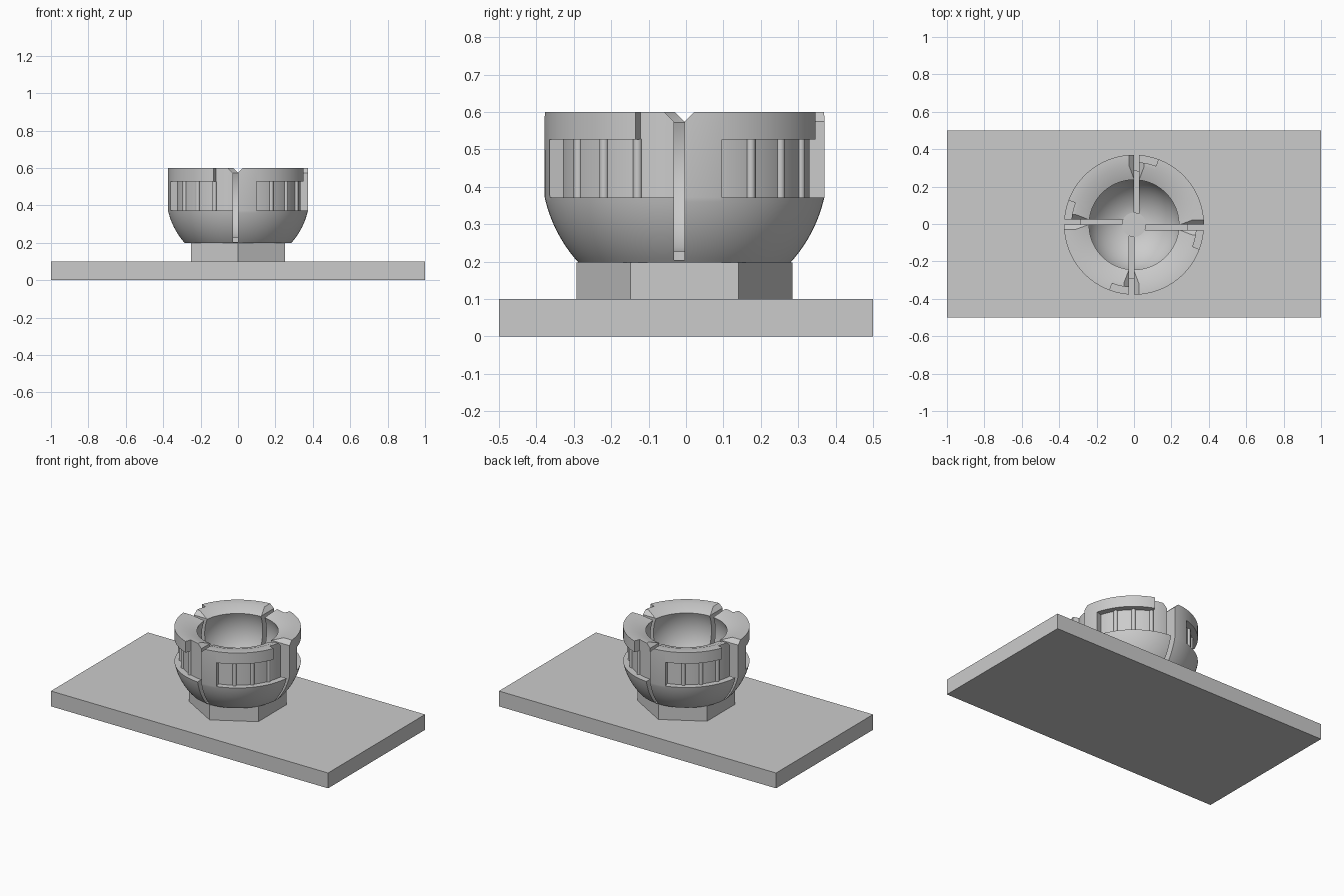
import bpy
import bmesh
import math
from mathutils import Matrix, Vector

if "Cube" in bpy.data.objects:
    bpy.data.objects.remove(bpy.data.objects["Cube"])

grey = bpy.data.materials.new("light_grey")
grey.use_nodes = True
colour = (0.6, 0.6, 0.6, 1)
grey.diffuse_color = colour
grey.node_tree.nodes["Principled BSDF"].inputs["Base Color"].default_value = colour

OFFSET = Vector((0, -0.004, 0))   # the socket sits slightly towards the front


def make_object(name, bm, location=(0, 0, 0)):
    bmesh.ops.recalc_face_normals(bm, faces=bm.faces)
    mesh = bpy.data.meshes.new(name)
    bm.to_mesh(mesh)
    bm.free()
    mesh.materials.append(grey)
    obj = bpy.data.objects.new(name, mesh)
    obj.location = location
    bpy.context.collection.objects.link(obj)
    return obj


def prism(name, outline, direction, location=(0, 0, 0), turn=0.0):
    """Solid swept from a closed outline along a direction."""
    bm = bmesh.new()
    start = [bm.verts.new(p) for p in outline]
    end = [bm.verts.new(Vector(p) + Vector(direction)) for p in outline]
    bm.faces.new(start)
    bm.faces.new(end[::-1])
    n = len(start)
    for i in range(n):
        j = (i + 1) % n
        bm.faces.new((start[i], start[j], end[j], end[i]))
    bm.transform(Matrix.Rotation(turn, 4, "Z"))
    return make_object(name, bm, location)


def arc(radius, start, end, steps, z):
    angles = [math.radians(start + (end - start) * i / steps) for i in range(steps + 1)]
    return [(radius * math.cos(a), radius * math.sin(a), z) for a in angles]


def lathe(name, profile, segments):
    bm = bmesh.new()
    verts = [bm.verts.new((r, 0, z)) for r, z in profile]
    edges = [bm.edges.new(pair) for pair in zip(verts, verts[1:])]
    bmesh.ops.spin(bm, geom=verts + edges, cent=(0, 0, 0), axis=(0, 0, 1),
                   angle=math.tau, steps=segments)
    bmesh.ops.remove_doubles(bm, verts=bm.verts, dist=1e-5)
    return make_object(name, bm)


def select_only(obj):
    bpy.ops.object.select_all(action="DESELECT")
    obj.select_set(True)
    bpy.context.view_layer.objects.active = obj


def cut(target, cutter):
    cutter.hide_render = True
    mod = target.modifiers.new("cut", "BOOLEAN")
    mod.operation = "DIFFERENCE"
    mod.solver = "EXACT"
    mod.object = cutter
    select_only(target)
    bpy.ops.object.modifier_apply(modifier=mod.name)
    bpy.data.objects.remove(cutter)


def sphere_points(centre, radius, z_start, z_end, steps):
    heights = [z_start + (z_end - z_start) * i / steps for i in range(steps + 1)]
    return [(math.sqrt(radius ** 2 - (z - centre) ** 2), z) for z in heights]


# Base plate and hexagonal neck
prism("base_plate", [(-1, -0.5, 0), (1, -0.5, 0), (1, 0.5, 0), (-1, 0.5, 0)], (0, 0, 0.1))
prism("hexagonal_neck", arc(0.289, 30, 330, 5, 0.1), (0, 0, 0.098), OFFSET)

# Round socket: rounded outside, flat rim with an inner bevel, spherical hollow
outside = sphere_points(0.455, 0.383, 0.198, 0.372, 14)
hollow = sphere_points(0.475, 0.259, 0.572, 0.224, 24)
rim = [(0.374, 0.6), (0.315, 0.6)]
socket = lathe("socket", [(0, 0.198)] + outside + rim + hollow + [(0, 0.224)], 120)

# Pinwheel of four slots, each with flared top edges, and four bayonet channels
slot_outline = [(-0.028, 0.204), (0, 0.204), (0, 0.574), (0.076, 0.65),
                (-0.104, 0.65), (-0.028, 0.574)]
for k in range(4):
    turn = k * math.pi / 2
    cut(socket, prism("slot_cutter", [(x, -0.055, z) for x, z in slot_outline],
                      (0, -0.4, 0), turn=turn))
for k in range(4):
    turn = k * math.pi / 2
    for end, steps, low, high in ((-74.5, 36, 0.372, 0.527), (-20.5, 9, 0.45, 0.65)):
        outline = arc(0.335, -2.5, end, steps, low) + arc(0.42, end, -2.5, steps, low)
        cut(socket, prism("channel_cutter", outline, (0, 0, high - low), turn=turn))
socket.location = OFFSET
select_only(socket)
bpy.ops.object.shade_smooth_by_angle(angle=math.radians(30))

# Post in the middle of the hollow
post = prism("centre_post", arc(0.065, 0, 352.5, 47, 0.199), (0, 0, 0.028), OFFSET)
select_only(post)
bpy.ops.object.shade_smooth_by_angle(angle=math.radians(30))

# Rounded locking ribs inside the channels
for k in range(4):
    for n, angle in enumerate((22, 40, 58)):
        a = math.radians(90 * k - angle)
        place = OFFSET + Vector((0.335 * math.cos(a), 0.335 * math.sin(a), 0))
        rib = prism(f"locking_rib_{k}_{n}", arc(0.012, 0, 330, 11, 0.371),
                    (0, 0, 0.157), place)
        select_only(rib)
        bpy.ops.object.shade_smooth_by_angle(angle=math.radians(35))
